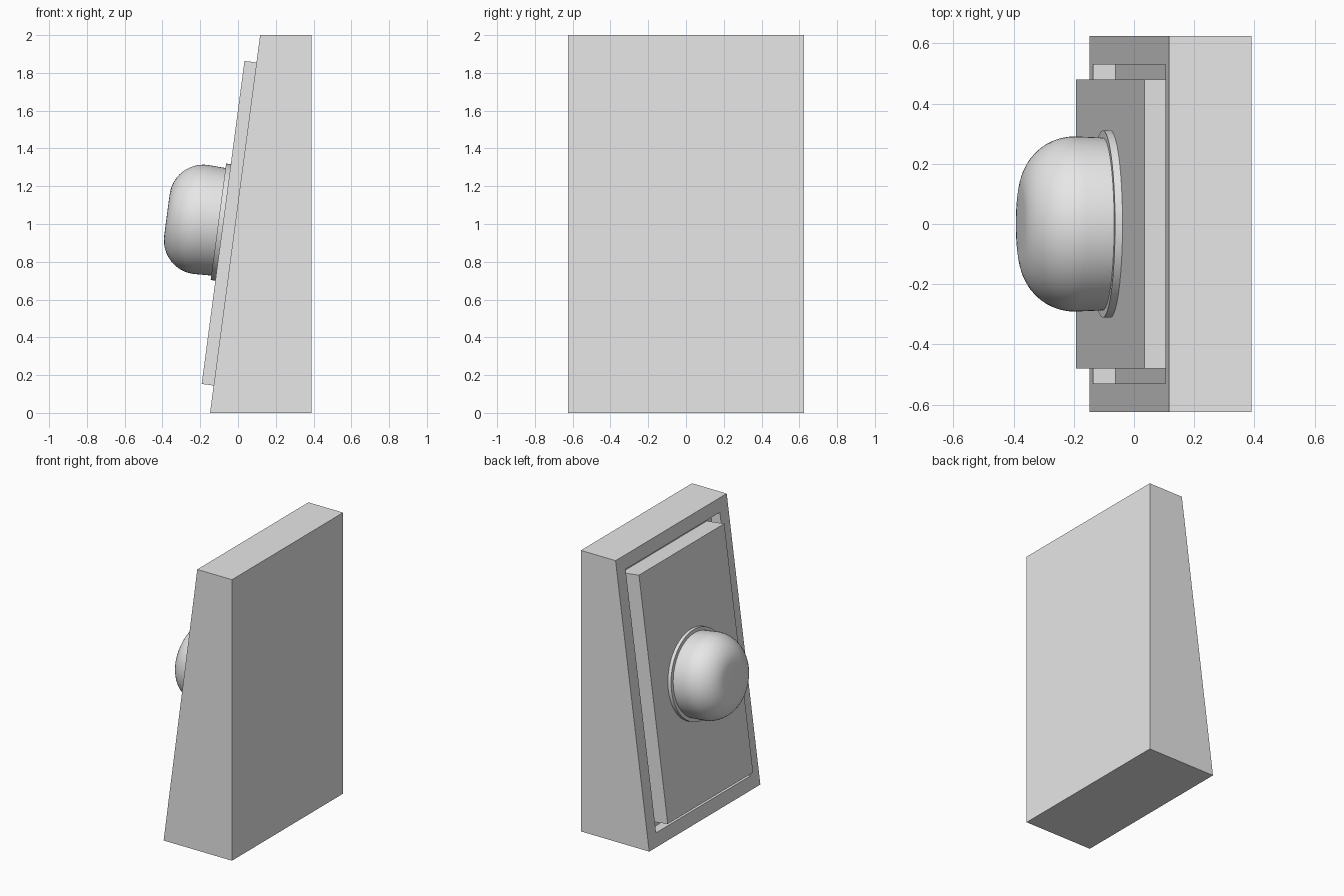
import bpy
import bmesh
from math import sin, cos, pi, radians
from mathutils import Vector, Matrix

cube = bpy.data.objects.get("Cube")
if cube:
    bpy.data.objects.remove(cube, do_unlink=True)

# Single grey finish
grey = bpy.data.materials.new("light grey")
grey.use_nodes = True
colour = (0.8, 0.8, 0.8, 1)
grey.diffuse_color = colour
grey.node_tree.nodes["Principled BSDF"].inputs["Base Color"].default_value = colour

# Sloped face frame: local x runs up the slope, local z points out of it
low, high = Vector((-0.148, 0, 0)), Vector((0.117, 0, 2))
up = (high - low).normalized()
side = Vector((0, 1, 0))
out = up.cross(side)
slope = Matrix.Translation((low + high) / 2) @ Matrix((up, side, out)).transposed().to_4x4()
PLATE_TOP, RECESS = 0.064, 0.075


def finish(name, bm, matrix=Matrix.Identity(4), smooth=False):
    bmesh.ops.recalc_face_normals(bm, faces=bm.faces[:])
    mesh = bpy.data.meshes.new(name)
    bm.to_mesh(mesh)
    bm.free()
    mesh.materials.append(grey)
    obj = bpy.data.objects.new(name, mesh)
    obj.matrix_world = matrix
    bpy.context.collection.objects.link(obj)
    if smooth:
        bpy.ops.object.select_all(action='DESELECT')
        obj.select_set(True)
        bpy.context.view_layer.objects.active = obj
        bpy.ops.object.shade_smooth_by_angle(angle=radians(30))
    return obj


def lathe(name, profile, matrix, steps=64):
    bm = bmesh.new()
    verts = [bm.verts.new((r, 0, h)) for r, h in profile]
    edges = [bm.edges.new(pair) for pair in zip(verts, verts[1:])]
    bmesh.ops.spin(bm, geom=verts + edges, cent=(0, 0, 0), axis=(0, 0, 1),
                   angle=2 * pi, steps=steps)
    bmesh.ops.remove_doubles(bm, verts=bm.verts[:], dist=0.0001)
    return finish(name, bm, matrix, smooth=True)


# Wedge housing with a recess sunk into its sloped face
bm = bmesh.new()
section = [(low.x, 0), (0.39, 0), (0.39, 2), (high.x, 2)]
base = bm.faces.new([bm.verts.new((x, -0.625, z)) for x, z in section])
ext = bmesh.ops.extrude_face_region(bm, geom=[base])
bmesh.ops.translate(bm, vec=(0, 1.25, 0),
                    verts=[g for g in ext["geom"] if isinstance(g, bmesh.types.BMVert)])
bmesh.ops.recalc_face_normals(bm, faces=bm.faces[:])
bm.normal_update()
face = max(bm.faces, key=lambda f: f.normal.dot(out))
bmesh.ops.inset_individual(bm, faces=[face], thickness=0.095, use_even_offset=True)
bmesh.ops.inset_individual(bm, faces=[face], thickness=0, depth=-RECESS)
finish("wedge_housing", bm)

# Raised plate seated in the recess
bm = bmesh.new()
bmesh.ops.create_cube(bm, size=1)
bmesh.ops.scale(bm, vec=(1.725, 0.96, PLATE_TOP + RECESS), verts=bm.verts[:])
bmesh.ops.translate(bm, vec=(0, 0, (PLATE_TOP - RECESS) / 2), verts=bm.verts[:])
finish("face_plate", bm, slope)

# Round knob with its thin collar
knob = slope @ Matrix.Translation((0, 0, PLATE_TOP))
lathe("knob_collar", [(0, 0), (0.311, 0), (0.311, 0.025), (0, 0.025)], knob)
radius, height, fillet = 0.291, 0.30, 0.18
arc = [(radius - fillet + fillet * cos(a), height - fillet + fillet * sin(a))
       for a in (i * pi / 24 for i in range(13))]
lathe("knob_dome", [(0.286, 0)] + arc + [(0, height)], knob)
